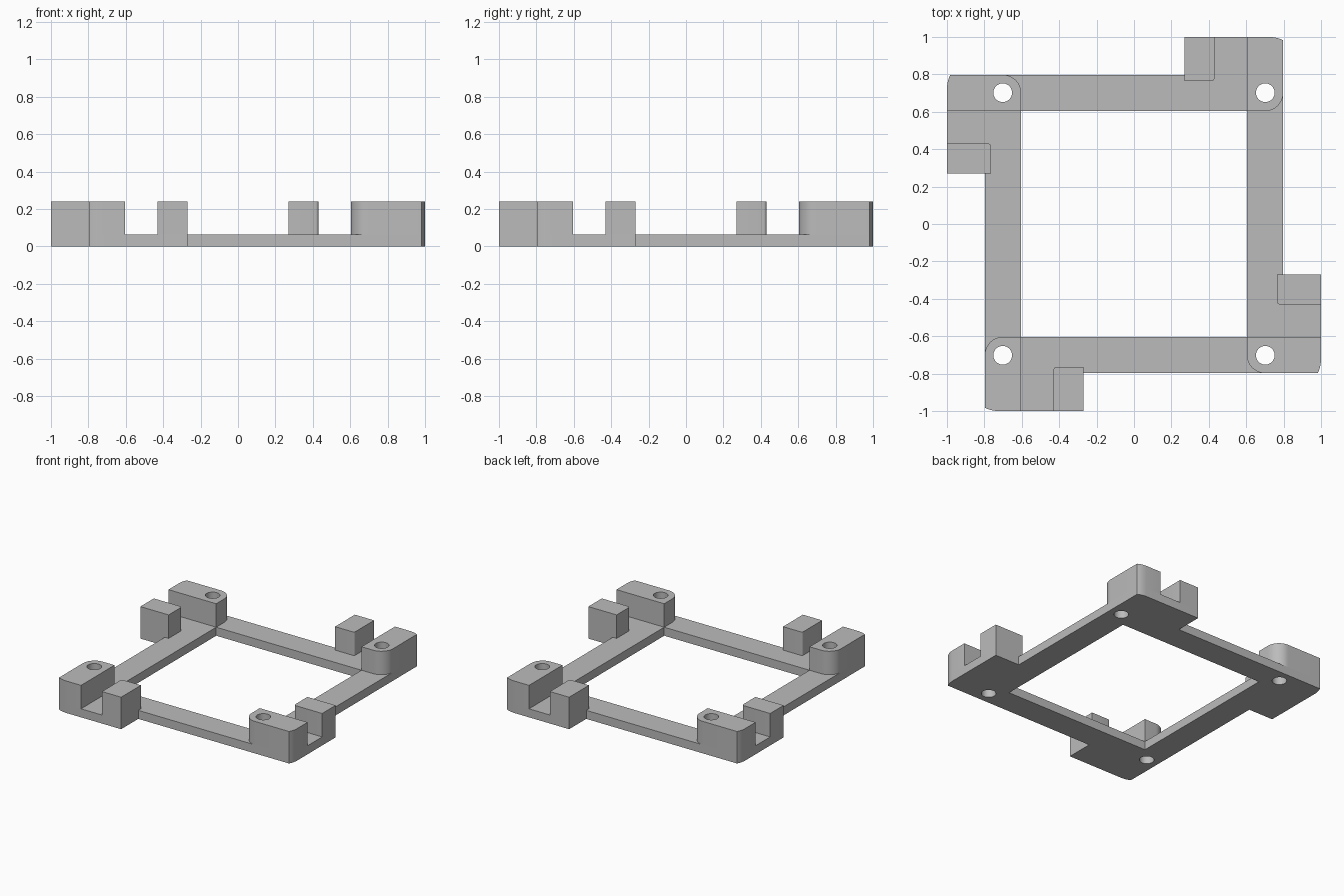
import bpy, bmesh, math
from mathutils import Matrix

cube = bpy.data.objects.get("Cube")
if cube:
    bpy.data.objects.remove(cube, do_unlink=True)

OUTER, INNER, REACH = 0.797, 0.603, 1.0   # bar edges and overall half size
BASE_H, TOP_H = 0.064, 0.24               # bar and post heights
HOLE, HOLE_R = 0.702, 0.05                # screw hole centre and radius
BLOCK_A, BLOCK_B, BLOCK_IN = 0.43, 0.27, 0.765

grey = bpy.data.materials.new("Plain grey")
grey.use_nodes = True
colour = (0.5, 0.5, 0.5, 1)
grey.diffuse_color = colour
grey.node_tree.nodes["Principled BSDF"].inputs["Base Color"].default_value = colour


def turn(points, k):
    """Quarter turns about the centre."""
    for _ in range(k):
        points = [(-y, x) for x, y in points]
    return points


def arc(cx, cy, r, start, end, steps):
    angles = [math.radians(start + (end - start) * i / steps) for i in range(steps + 1)]
    return [(cx + r * math.cos(a), cy + r * math.sin(a)) for a in angles]


def prism(name, outlines, z0, z1):
    """Extrude flat outlines into one solid object."""
    bm = bmesh.new()
    for outline in outlines:
        face = bm.faces.new([bm.verts.new((x, y, z0)) for x, y in outline])
        new = bmesh.ops.extrude_face_region(bm, geom=[face])["geom"]
        bmesh.ops.translate(bm, vec=(0, 0, z1 - z0),
                            verts=[v for v in new if isinstance(v, bmesh.types.BMVert)])
    bmesh.ops.recalc_face_normals(bm, faces=bm.faces)
    mesh = bpy.data.meshes.new(name)
    bm.to_mesh(mesh)
    bm.free()
    mesh.materials.append(grey)
    obj = bpy.data.objects.new(name, mesh)
    bpy.context.collection.objects.link(obj)
    return obj


def activate(obj):
    bpy.ops.object.select_all(action='DESELECT')
    obj.select_set(True)
    bpy.context.view_layer.objects.active = obj


def cut(obj, cutter):
    activate(obj)
    mod = obj.modifiers.new("Cut", 'BOOLEAN')
    mod.operation, mod.solver, mod.object = 'DIFFERENCE', 'EXACT', cutter
    bpy.ops.object.modifier_apply(modifier=mod.name)


# Cutters for the screw holes and the square opening
holes = [turn(arc(-HOLE, -HOLE, HOLE_R, 0, 350, 35), k) for k in range(4)]
hole_cutter = prism("hole_cutter", holes, -0.1, 0.5)
square = [turn([(INNER, INNER)], k)[0] for k in range(4)]
opening_cutter = prism("opening_cutter", [square], -0.1, 0.5)

# Softly bowed outer corner shared by the base and the posts
bowed_corner = [(-OUTER, -0.982), (-0.778, -0.991), (-0.755, -0.997), (-0.73, -REACH)]

# Base frame with one projecting tab on each side
side = bowed_corner + [(-BLOCK_B, -REACH), (-BLOCK_B, -OUTER)]
outline = [p for k in range(4) for p in turn(side, k)]
base = prism("base_frame", [outline], 0, BASE_H)
cut(base, opening_cutter)
cut(base, hole_cutter)

# Corner posts with one rounded end, and clip blocks facing them
post = bowed_corner + [(-INNER, -REACH), (-INNER, -INNER)]
post += arc(-OUTER + 0.097, -INNER - 0.097, 0.097, 90, 180, 12)
block = [(-BLOCK_A, -REACH), (-BLOCK_B, -REACH), (-BLOCK_B, -BLOCK_IN)]
block += arc(-BLOCK_A + 0.015, -BLOCK_IN - 0.015, 0.015, 90, 180, 4)
# Underside of the block where it overhangs the bar rests on the bar top
parts = [base]
for k, corner in enumerate(("front_right", "front_left", "back_left", "back_right")):
    p = prism("corner_post_" + corner, [turn(post, k)], BASE_H, TOP_H)
    cut(p, hole_cutter)
    parts += [p, prism("clip_block_" + corner, [turn(block, k)], BASE_H, TOP_H)]

for obj in parts:
    activate(obj)
    bpy.ops.object.shade_smooth_by_angle(angle=math.radians(30))
for cutter in (hole_cutter, opening_cutter):
    bpy.data.objects.remove(cutter, do_unlink=True)
